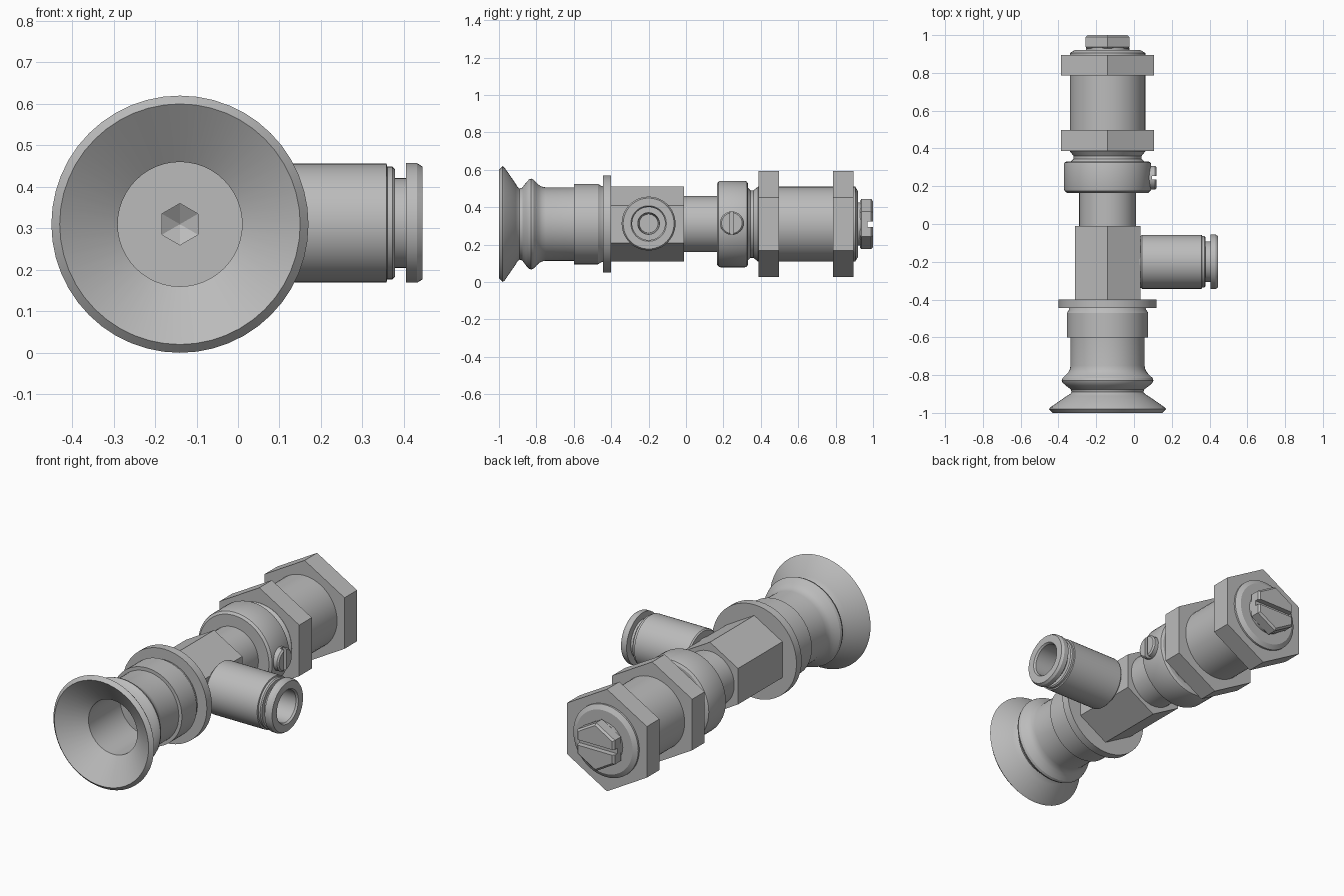
import bpy, bmesh
from math import pi, cos, sin
from mathutils import Matrix, Vector

if "Cube" in bpy.data.objects:
    bpy.data.objects.remove(bpy.data.objects["Cube"])

grey = bpy.data.materials.new("light_grey")
grey.use_nodes = True
grey.diffuse_color = (0.5, 0.5, 0.5, 1)
grey.node_tree.nodes["Principled BSDF"].inputs["Base Color"].default_value = (0.5, 0.5, 0.5, 1)

AX, AZ = -0.14, 0.31                      # main axis position
ALONG_Y = Matrix.Translation((AX, 0, AZ)) @ Matrix.Rotation(-pi / 2, 4, "X")


def along_x(y, z):
    return Matrix.Translation((0, y, z)) @ Matrix.Rotation(pi / 2, 4, "Y")


def finish(name, bm):
    bmesh.ops.recalc_face_normals(bm, faces=bm.faces)
    mesh = bpy.data.meshes.new(name)
    bm.to_mesh(mesh)
    bm.free()
    mesh.materials.append(grey)
    ob = bpy.data.objects.new(name, mesh)
    bpy.context.collection.objects.link(ob)
    return ob


def lathe(name, profile, place=ALONG_Y, sides=48):
    """Turn (position, radius) pairs about an axis; six sides makes a hexagon."""
    bm = bmesh.new()
    rings = []
    for t, r in profile:
        if r == 0:
            rings.append([bm.verts.new(place @ Vector((0, 0, t)))] * sides)
        else:
            rings.append([bm.verts.new(place @ Vector((r * cos(a), r * sin(a), t)))
                          for a in (pi / 2 + 2 * pi * i / sides for i in range(sides))])
    for a, b in zip(rings, rings[1:]):
        for i in range(sides):
            j = (i + 1) % sides
            corners = list(dict.fromkeys((a[i], a[j], b[j], b[i])))
            if len(corners) > 2:
                bm.faces.new(corners)
    for ring in (rings[0], rings[-1]):
        if ring[0] is not ring[1]:
            bm.faces.new(ring)
    return finish(name, bm)


def box(name, centre, size):
    bm = bmesh.new()
    bmesh.ops.create_cube(bm, size=1, matrix=Matrix.Translation(centre) @ Matrix.Diagonal((*size, 1)))
    return finish(name, bm)


def cut(ob, cutter):
    mod = ob.modifiers.new("cut", "BOOLEAN")
    mod.operation, mod.solver, mod.object = "DIFFERENCE", "EXACT", cutter
    graph = bpy.context.evaluated_depsgraph_get()
    mesh = bpy.data.meshes.new_from_object(ob.evaluated_get(graph))
    ob.modifiers.clear()
    ob.data = mesh
    bpy.data.objects.remove(cutter)


parts = []

# Bellows suction cup with hollow inside and hexagonal socket in its floor
cup = lathe("suction_cup", [
    (-0.62, 0), (-0.62, 0.15), (-0.9, 0.15), (-1, 0.29), (-0.98, 0.31), (-0.97, 0.302),
    (-0.91, 0.215), (-0.9, 0.198), (-0.89, 0.19), (-0.875, 0.195), (-0.855, 0.222),
    (-0.84, 0.238), (-0.828, 0.243), (-0.815, 0.238), (-0.8, 0.222), (-0.785, 0.208),
    (-0.77, 0.2), (-0.75, 0.196), (-0.6, 0.196), (-0.6, 0.215), (-0.47, 0.215),
    (-0.455, 0.205), (-0.44, 0.2), (-0.44, 0)])
cut(cup, lathe("socket_cutter", [(-0.7, 0.05), (-0.54, 0.05), (-0.51, 0)], sides=6))
parts.append(cup)

# Flange, hexagonal block and shaft
parts.append(lathe("flange", [(-0.445, 0.26), (-0.4, 0.26)]))
parts.append(lathe("hex_block", [(-0.4, 0.2), (-0.01, 0.2)], sides=6))
parts.append(lathe("shaft", [(-0.01, 0.15), (0.17, 0.15)]))

# Clamping collar and threaded sleeve
parts.append(lathe("collar", [(0.165, 0.215), (0.175, 0.228), (0.185, 0.231),
                              (0.315, 0.231), (0.325, 0.228), (0.332, 0.215)]))
parts.append(lathe("sleeve", [(0.33, 0.195), (0.345, 0.18), (0.36, 0.18), (0.385, 0.2),
                              (0.905, 0.2), (0.92, 0.175)]))

# Lock nuts
for name, start in (("front_nut", 0.387), ("rear_nut", 0.785)):
    parts.append(lathe(name, [(start, 0.284), (start + 0.11, 0.284)], sides=6))

# Slotted hexagonal end bolt
parts.append(lathe("bolt_neck", [(0.91, 0.115), (0.935, 0.115)]))
bolt = lathe("end_bolt", [(0.93, 0.125), (0.938, 0.134), (0.99, 0.134), (1, 0.122)], sides=6)
cut(bolt, box("slot_cutter", (AX, 1, AZ), (0.4, 0.06, 0.03)))
parts.append(bolt)

# Slotted screw on the side of the collar
screw = lathe("collar_screw", [(0, 0.063), (0.112, 0.063), (0.12, 0.055)], along_x(0.245, 0.315), 32)
cut(screw, box("slot_cutter", (0.12, 0.245, 0.315), (0.05, 0.02, 0.2)))
parts.append(screw)

# Side tube fitting with release ring and stepped bore
side = along_x(-0.2, 0.313)
parts.append(lathe("tube_fitting", [
    (-0.05, 0.1), (0.035, 0.1), (0.035, 0.137), (0.042, 0.143), (0.358, 0.143), (0.36, 0.136),
    (0.372, 0.136), (0.378, 0.13), (0.378, 0.108), (0.405, 0.108), (0.405, 0.144),
    (0.432, 0.144), (0.445, 0.136), (0.445, 0.095), (0.435, 0.088), (0.2, 0.088),
    (0.2, 0.058), (0.08, 0.05), (0.08, 0)], side))

# Smooth round surfaces, keep corners crisp
for ob in bpy.context.selected_objects:
    ob.select_set(False)
for ob in parts:
    ob.select_set(True)
bpy.context.view_layer.objects.active = parts[0]
bpy.ops.object.shade_smooth_by_angle(angle=pi / 7)
